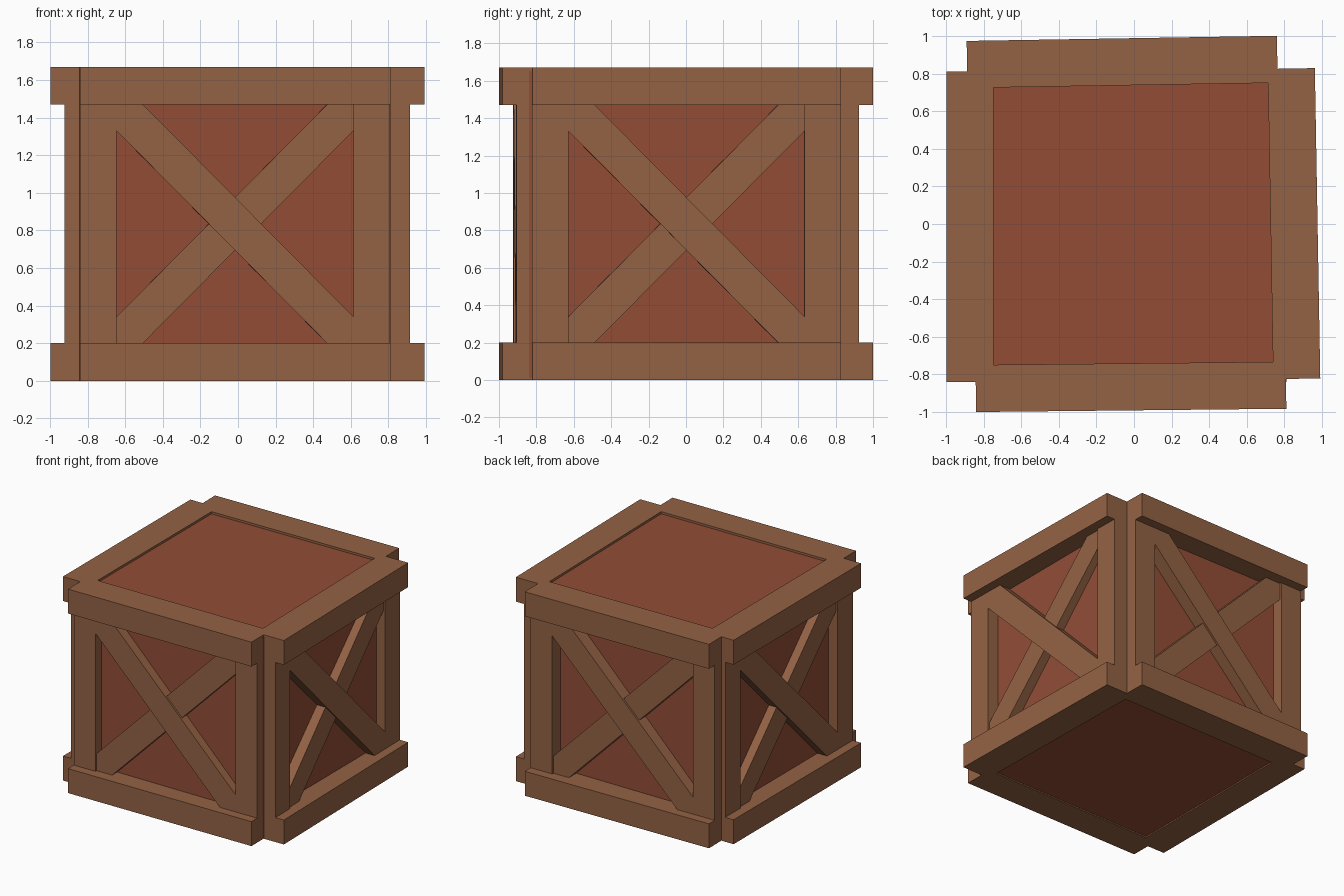
import bpy, bmesh
from math import radians
from mathutils import Matrix, Vector

if "Cube" in bpy.data.objects:
    bpy.data.objects.remove(bpy.data.objects["Cube"])


def material(name, color):
    m = bpy.data.materials.new(name)
    m.diffuse_color = color
    m.use_nodes = True
    m.node_tree.nodes["Principled BSDF"].inputs["Base Color"].default_value = m.diffuse_color
    return m


WOOD = material("frame_wood", (0.296, 0.122, 0.058, 1))
PANEL = material("panel_wood", (0.29, 0.073, 0.037, 1))


def extrude_profile(name, profile, near, far, mat, matrix=Matrix()):
    """Extrude an (x, z) outline along y from near to far."""
    bm = bmesh.new()
    face = bm.faces.new([bm.verts.new((x, near, z)) for x, z in profile])
    ext = bmesh.ops.extrude_face_region(bm, geom=[face])
    verts = [g for g in ext["geom"] if isinstance(g, bmesh.types.BMVert)]
    bmesh.ops.translate(bm, verts=verts, vec=(0, far - near, 0))
    bmesh.ops.recalc_face_normals(bm, faces=bm.faces)
    mesh = bpy.data.meshes.new(name)
    bm.to_mesh(mesh)
    bm.free()
    mesh.materials.append(mat)
    ob = bpy.data.objects.new(name, mesh)
    ob.matrix_world = matrix
    bpy.context.collection.objects.link(ob)
    return ob


def rect(x0, x1, z0, z1):
    return [(x0, z0), (x1, z0), (x1, z1), (x0, z1)]


H, RAIL = 1.67, 0.2            # crate height, rail height
HALF, INNER = 0.825, 0.63      # half width of a side, half width of its opening
LOW, HIGH = RAIL, H - RAIL     # opening between the rails
INSET, BACK = 0.075, 0.25      # post setback, frame depth
CUT = 0.14                     # corner cut of the diagonal braces

# Inner box, seen as the recessed panels
extrude_profile("inner_box", rect(-0.838, 0.812, 0.01, H - 0.018), -0.84, 0.81, PANEL)

# Diagonal brace running from upper left to lower right
brace = [(-INNER, HIGH), (-INNER, HIGH - CUT), (INNER - CUT, LOW),
         (INNER, LOW), (INNER, LOW + CUT), (CUT - INNER, HIGH)]

# Four hand-fitted sides: centre of the outer face and turn about z
sides = {
    "front": (-0.015, -0.991, 0.6),
    "right": (0.976, 0.004, 91.0),
    "back": (-0.065, 0.987, 180.95),
    "left": (-0.998, -0.015, 270.0),
}
for side, (x, y, angle) in sides.items():
    place = Matrix.Translation(Vector((x, y, 0))) @ Matrix.Rotation(radians(angle), 4, "Z")
    # Rails
    extrude_profile(side + "_bottom_rail", rect(-HALF, HALF, 0, LOW), 0, BACK, WOOD, place)
    extrude_profile(side + "_top_rail", rect(-HALF, HALF, HIGH, H), 0, BACK, WOOD, place)
    # Posts
    extrude_profile(side + "_left_post", rect(-HALF, -INNER, LOW, HIGH), INSET, BACK, WOOD, place)
    extrude_profile(side + "_right_post", rect(INNER, HALF, LOW, HIGH), INSET, BACK, WOOD, place)
    # Crossed braces, the second one slightly behind the first
    extrude_profile(side + "_front_brace", brace, INSET, BACK, WOOD, place)
    extrude_profile(side + "_rear_brace", [(-u, z) for u, z in brace],
                    INSET + 0.015, BACK - 0.01, WOOD, place)
